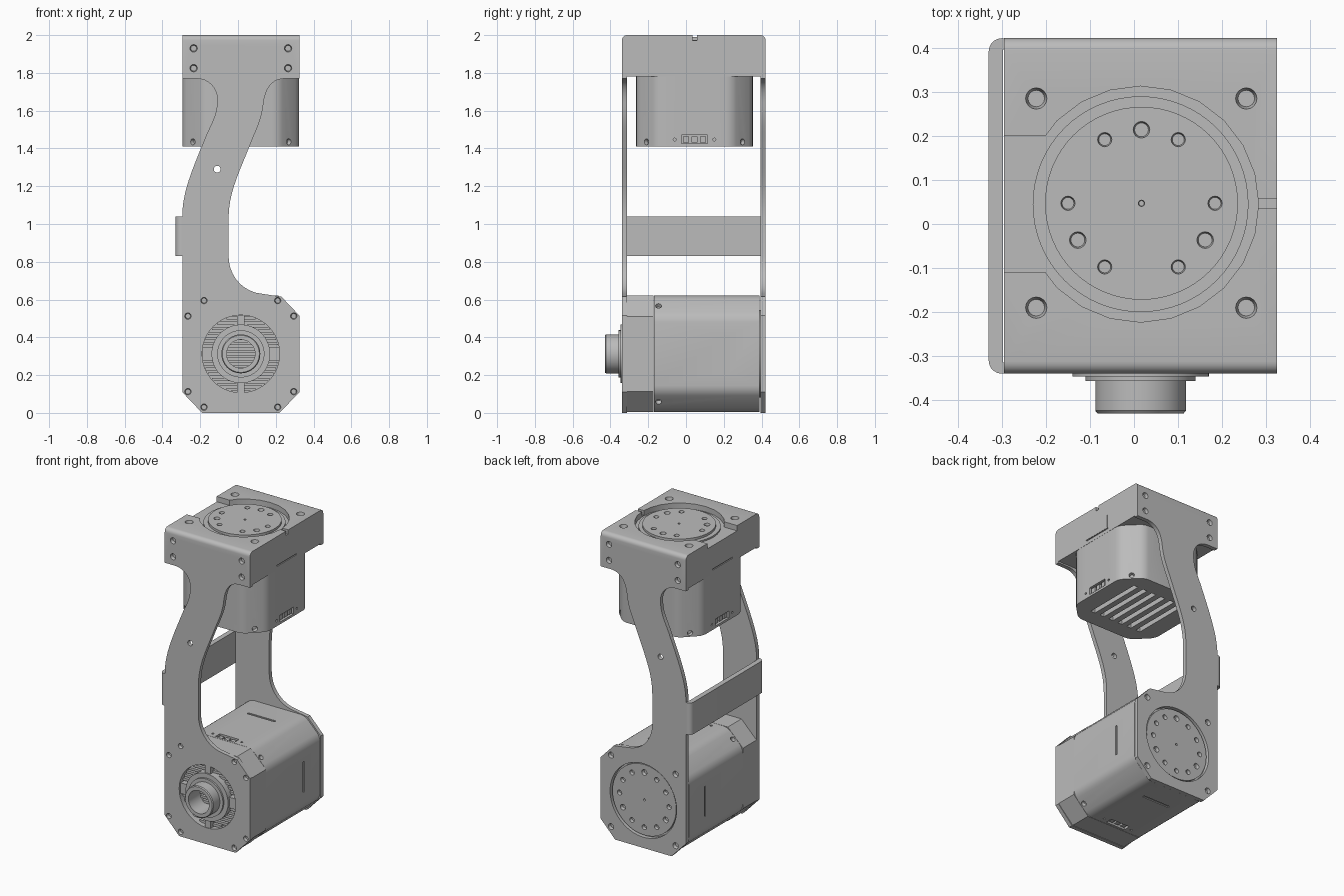
import bpy, bmesh, math
from math import cos, sin, radians
from mathutils import Matrix, Vector
from mathutils.geometry import interpolate_bezier

if "Cube" in bpy.data.objects:
    bpy.data.objects.remove(bpy.data.objects["Cube"])

grey = bpy.data.materials.new("machined grey")
grey.use_nodes = True
grey.diffuse_color = (0.5, 0.5, 0.5, 1)
grey.node_tree.nodes["Principled BSDF"].inputs["Base Color"].default_value = grey.diffuse_color

X, Y, Z = Vector((1, 0, 0)), Vector((0, 1, 0)), Vector((0, 0, 1))
CX, CY, CZ = 0.015, 0.045, 0.3125   # axis positions of the two motors
HALF = 0.309                        # half width of a motor


def box(bm, lo, hi):
    lo, hi = Vector(lo), Vector(hi)
    m = Matrix.Translation((lo + hi) / 2) @ Matrix.Diagonal((*(hi - lo), 1))
    return bmesh.ops.create_cube(bm, size=1, matrix=m)["verts"]


def cyl(bm, start, axis, length, r, r2=None, seg=48):
    turn = Z.rotation_difference(axis).to_matrix().to_4x4()
    m = Matrix.Translation(Vector(start) + axis * length / 2) @ turn
    bmesh.ops.create_cone(bm, cap_ends=True, segments=seg, radius1=r,
                          radius2=r if r2 is None else r2, depth=length, matrix=m)


def screw(bm, spot, normal, r, depth=0.02):
    """Countersunk hole, centred on the surface."""
    normal = Vector(normal).normalized()
    cyl(bm, Vector(spot) - normal * depth, normal, depth * 1.5, r * 0.7, r, 16)


def prism(bm, points, depth):
    face = bm.faces.new([bm.verts.new(p) for p in points])
    ext = bmesh.ops.extrude_face_region(bm, geom=[face])["geom"]
    bmesh.ops.translate(bm, vec=depth, verts=[v for v in ext if isinstance(v, bmesh.types.BMVert)])
    bmesh.ops.recalc_face_normals(bm, faces=bm.faces)


def finish(name, bm):
    mesh = bpy.data.meshes.new(name)
    bm.to_mesh(mesh)
    bm.free()
    ob = bpy.data.objects.new(name, mesh)
    bpy.context.collection.objects.link(ob)
    mesh.materials.append(grey)
    return ob


def cut(ob, bm):
    tool = finish("cutter", bm)
    mod = ob.modifiers.new("cut", "BOOLEAN")
    mod.operation, mod.solver, mod.object = "DIFFERENCE", "EXACT", tool
    graph = bpy.context.evaluated_depsgraph_get()
    mesh = bpy.data.meshes.new_from_object(ob.evaluated_get(graph))
    ob.modifiers.clear()
    ob.data = mesh
    bpy.data.objects.remove(tool)


def octagon(chamfer=0.11, h=HALF):
    c = h - chamfer
    return [(h, -c), (h, c), (c, h), (-c, h), (-h, c), (-h, -c), (-c, -h), (c, -h)]


# Motor body, tail at local z = 0, output along local +z
def motor(name, matrix, length):
    bm = bmesh.new()
    prism(bm, [(x, y, 0) for x, y in octagon()], Z * length)
    edges = [e for e in bm.edges if abs((e.verts[0].co - e.verts[1].co).z) > 0.1]
    bmesh.ops.bevel(bm, geom=edges, offset=0.03, segments=3, profile=0.5, affect="EDGES")
    ob = finish(name, bm)
    tools = bmesh.new()
    for i in range(6):                       # cooling slots in the tail
        x = -0.175 + i * 0.07
        box(tools, (x - 0.016, -0.2, -0.02), (x + 0.016, 0.2, 0.03))
    for s in (-1, 1):
        box(tools, sorted_lo(s, -0.07, 0.015), sorted_hi(s, 0.07, 0.06))
        for t in (-1, 1):
            screw(tools, (s * 0.253, t * 0.253, 0.025), (s, t, 0), 0.018)
            cyl(tools, (s * 0.3, t * 0.105, 0.037), X * s, 0.03, 0.008, seg=8)
        a, b = sorted((s * 0.303, s * 0.33))  # cable cover outline
        box(tools, (a, -0.1, 0.385), (b, 0.1, 0.4))
        box(tools, (-0.1, a, 0.385), (0.1, b, 0.4))
    cut(ob, tools)
    plugs = bmesh.new()                      # socket bodies inside the openings
    for s in (-1, 1):
        a, b = sorted((s * 0.27, s * 0.302))
        for y in (-0.045, 0, 0.045):
            box(plugs, (a, y - 0.015, 0.022), (b, y + 0.015, 0.052))
    sockets = finish(name + "_sockets", plugs)
    for o in (ob, sockets):
        o.data.transform(matrix)


def sorted_lo(s, y, z):
    return (min(s * 0.28, s * 0.33), y, z)


def sorted_hi(s, y, z):
    return (max(s * 0.28, s * 0.33), y, z)


motor("upper_motor", Matrix.Translation((CX, CY, 1.41)), 0.5)
swap = Matrix(((0, 1, 0, CX), (0, 0, 1, -0.17), (1, 0, 0, CZ), (0, 0, 0, 1)))
motor("lower_motor", swap, 0.56)

# Side arm plates: octagonal foot and an S-shaped neck
def curve(*pts):
    return [tuple(p) for p in interpolate_bezier(*[Vector(p) for p in pts], 10)]


outline = [(-.295, .11), (-.19, 0), (.22, 0), (.325, .11), (.325, .515), (.23, .615)]
outline += curve((.13, .63), (.02, .64), (-.05, .73), (-.05, .83))
outline += curve((-.05, 1.03), (-.05, 1.17), (.01, 1.28), (.06, 1.41))
outline += curve((.06, 1.41), (.1, 1.51), (.125, 1.55), (.135, 1.64))[1:]
outline += curve((.135, 1.64), (.145, 1.72), (.18, 1.77), (.25, 1.77))[1:]
outline += [(.325, 1.77), (.325, 1.79), (-.295, 1.79), (-.295, 1.77)]
outline += curve((-.22, 1.77), (-.15, 1.77), (-.1, 1.71), (-.11, 1.64))
outline += curve((-.11, 1.64), (-.115, 1.56), (-.15, 1.52), (-.18, 1.44))[1:]
outline += curve((-.18, 1.44), (-.26, 1.25), (-.295, 1.15), (-.295, 1.04))[1:]

for name, y, s, bore in (("front_arm", -0.34, -1, 0.205), ("back_arm", 0.395, 1, 0.242)):
    bm = bmesh.new()
    prism(bm, [(x, y, z) for x, z in outline], Y * 0.027)
    arm = finish(name, bm)
    tools = bmesh.new()
    cyl(tools, (CX, y - 0.05, CZ), Y, 0.12, bore, seg=64)
    cyl(tools, (-0.11, y - 0.05, 1.29), Y, 0.12, 0.018, seg=16)
    face = y if s < 0 else y + 0.027
    spots = [(.28, .2), (.195, .282)] if s < 0 else [(.235, .235)]
    for a, b in spots:
        for i in (-1, 1):
            for k in (-1, 1):
                screw(tools, (CX + i * a, face, CZ + k * b), (0, s, 0), 0.019 if s < 0 else 0.022)
    cut(arm, tools)

# Front spacer between the lower motor and the front arm
bm = bmesh.new()
prism(bm, [(CX + x, -0.315, CZ + z) for x, z in octagon()], Y * 0.143)
spacer = finish("front_spacer", bm)
tools = bmesh.new()
cyl(tools, (CX, -0.4, CZ), Y, 0.15, 0.205, seg=64)
cut(spacer, tools)

# Slats and spokes inside the front opening
bm = bmesh.new()
for i in range(-7, 8):
    z = i * 0.027
    w = math.sqrt(0.204 ** 2 - z * z)
    box(bm, (CX - w, -0.31, CZ + z - 0.008), (CX + w, -0.24, CZ + z + 0.008))
finish("front_slats", bm)
bm = bmesh.new()
for s in (-1, 1):
    a, b = sorted((s * 0.11, s * 0.204))
    box(bm, (CX - 0.02, -0.337, CZ + a), (CX + 0.02, -0.24, CZ + b))
    box(bm, (CX + a, -0.33, CZ - 0.035), (CX + b, -0.24, CZ + 0.035))
finish("front_spokes", bm)

# Stepped hollow shaft at the front
bm = bmesh.new()
steps = [(.075, -.26), (.155, -.26), (.155, -.346), (.125, -.346), (.125, -.357),
         (.103, -.357), (.103, -.424), (.098, -.43), (.075, -.43)]
ring = [bm.verts.new((CX + r, y, CZ)) for r, y in steps]
edges = [bm.edges.new((ring[i - 1], ring[i])) for i in range(len(ring))]
bmesh.ops.spin(bm, geom=ring + edges, cent=(CX, 0, CZ), axis=Y, angle=math.tau, steps=64)
bmesh.ops.remove_doubles(bm, verts=bm.verts, dist=0.0005)
bmesh.ops.recalc_face_normals(bm, faces=bm.faces)
finish("hollow_shaft", bm)


# Output discs with a ring of holes
def output_disc(name, start, axis, u, v, r, ring_r, angles, depth):
    bm = bmesh.new()
    cyl(bm, start, axis, depth, r, seg=64)
    disc = finish(name, bm)
    tools = bmesh.new()
    top = Vector(start) + axis * depth
    screw(tools, top, axis, 0.008)
    for a in angles:
        spot = top + u * ring_r * cos(radians(a)) + v * ring_r * sin(radians(a))
        screw(tools, spot, axis, 0.021 if a % 120 == 90 else 0.018)
    cut(disc, tools)


output_disc("back_output_disc", (CX, 0.35, CZ), Y, X, Z, 0.232, 0.18, range(0, 360, 30), 0.062)
output_disc("top_output_disc", (CX + .002, CY + .002, 1.93), Z, X, Y, 0.219, 0.167,
            (0, 60, 90, 120, 180, 210, 240, 300, 330), 0.06)

# Top bracket: rounded block with a round pocket open to one side
bm = bmesh.new()
box(bm, (-.295, -.34, 1.78), (.325, .422, 2))
edges = [e for e in bm.edges if all(v.co.z > 1.9 for v in e.verts)
         and abs(e.verts[0].co.x - e.verts[1].co.x) > 0.1]
bmesh.ops.bevel(bm, geom=edges, offset=0.028, segments=5, profile=0.5, affect="EDGES")
bracket = finish("top_bracket", bm)
for shape in ("pocket", "side_opening", "details"):
    tools = bmesh.new()
    if shape == "pocket":
        cyl(tools, (CX, CY, 1.965), Z, 0.1, 0.268, seg=24)
    elif shape == "side_opening":
        box(tools, (-.4, -.11, 1.965), (-.15, .2, 2.1))
        box(tools, (.2, .035, 1.972), (.4, .058, 2.1))
    else:
        for x in (-0.222, 0.255):
            for y in (-0.19, 0.285):
                screw(tools, (x, y, 2), Z, 0.027, 0.025)
        for x in (-0.235, 0.265):
            for z in (1.825, 1.93):
                screw(tools, (x, -0.34, z), -Y, 0.022)
                screw(tools, (x, 0.422, z), Y, 0.022)
        for a, b in ((-.33, -.289), (.319, .36)):   # cover seam
            box(tools, (a, .139, 1.815), (b, .146, 1.9))
            box(tools, (a, -.06, 1.803), (b, .146, 1.811))
    cut(bracket, tools)
bm = bmesh.new()
cyl(bm, (CX, CY, 1.94), Z, 0.035, 0.245, seg=64)
finish("pocket_ring", bm)

# Cross strap joining the two arms
bm = bmesh.new()
box(bm, (-.33, -.34, .83), (-.297, .422, 1.04))
edges = [e for e in bm.edges if all(v.co.x < -0.32 for v in e.verts)
         and abs(e.verts[0].co.z - e.verts[1].co.z) > 0.1]
bmesh.ops.bevel(bm, geom=edges, offset=0.03, segments=5, profile=0.5, affect="EDGES")
for y in (-.34, .395):
    box(bm, (-.3, y + .001, .831), (-.28, y + .026, 1.039))
finish("cross_strap", bm)

# Smooth shading with sharp edges kept
for ob in bpy.context.collection.objects:
    if ob.type == "MESH" and grey.name in ob.data.materials:
        bpy.ops.object.select_all(action="DESELECT")
        ob.select_set(True)
        bpy.context.view_layer.objects.active = ob
        bpy.ops.object.shade_smooth_by_angle(angle=radians(30))
